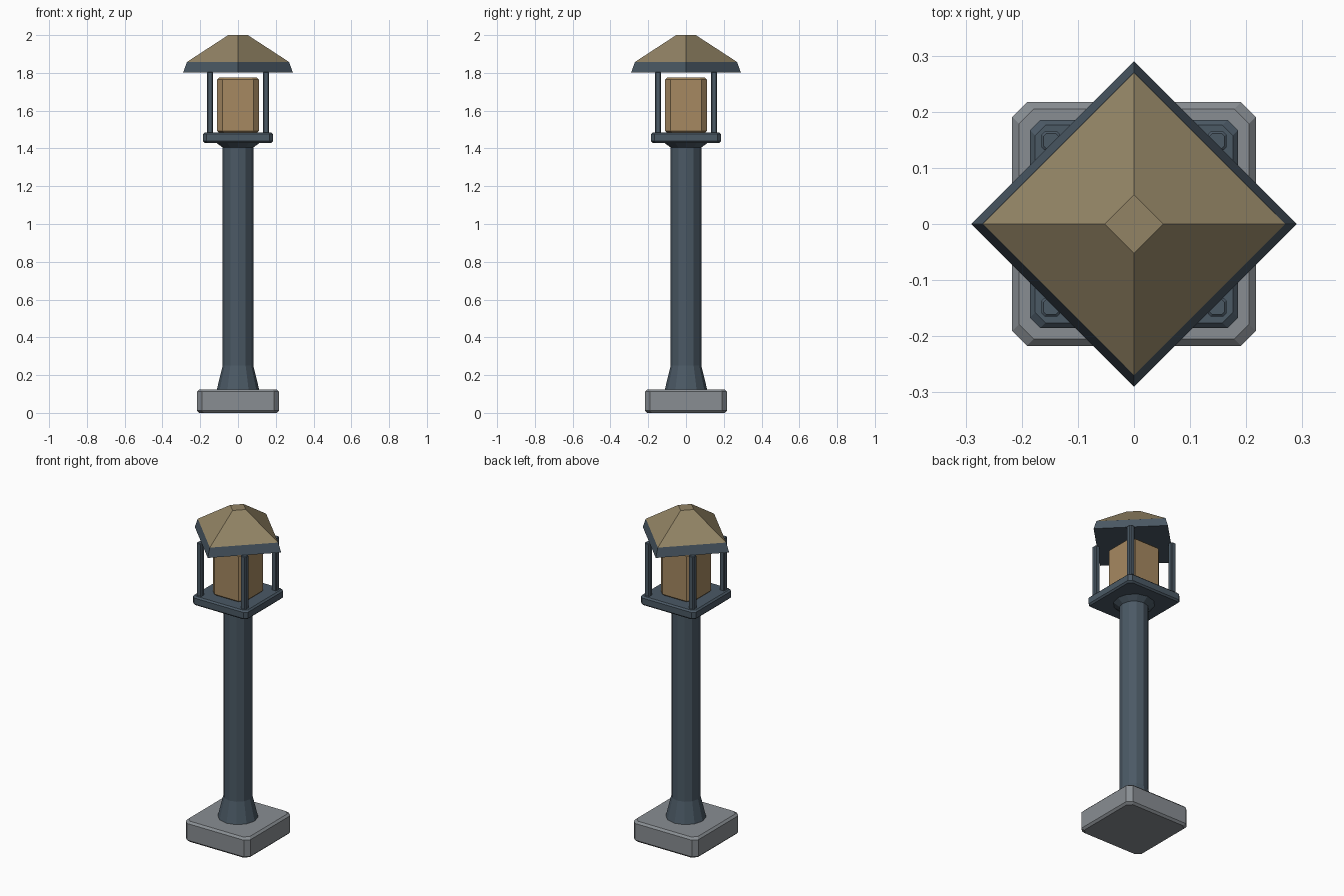
import bpy, bmesh
from math import cos, sin, pi

if "Cube" in bpy.data.objects:
    bpy.data.objects.remove(bpy.data.objects["Cube"])


def material(name, rgb):
    m = bpy.data.materials.new(name)
    m.diffuse_color = (*rgb, 1)
    m.use_nodes = True
    m.node_tree.nodes["Principled BSDF"].inputs["Base Color"].default_value = m.diffuse_color
    return m


METAL = material("dark_metal", (0.07, 0.10, 0.13))
STONE = material("stone", (0.25, 0.27, 0.29))
ROOF = material("roof_tan", (0.29, 0.23, 0.13))
GLOW = material("lamp_amber", (0.38, 0.25, 0.12))


def loft(name, rings, mat):
    """Flat-faced closed solid through rings of equal point count, bottom to top."""
    bm = bmesh.new()
    loops = [[bm.verts.new(p) for p in ring] for ring in rings]
    n = len(loops[0])
    for a, b in zip(loops, loops[1:]):
        for i in range(n):
            j = (i + 1) % n
            bm.faces.new((a[i], a[j], b[j], b[i]))
    bm.faces.new(loops[0][::-1])
    bm.faces.new(loops[-1])
    bmesh.ops.recalc_face_normals(bm, faces=bm.faces)
    me = bpy.data.meshes.new(name)
    bm.to_mesh(me)
    bm.free()
    me.materials.append(mat)
    ob = bpy.data.objects.new(name, me)
    bpy.context.collection.objects.link(ob)
    return ob


def turned(name, profile, sides, mat):
    """Many-sided solid from (radius, z) pairs, with corners on the axes."""
    return loft(name, [[(r * cos(2 * pi * i / sides), r * sin(2 * pi * i / sides), z)
                        for i in range(sides)] for r, z in profile], mat)


def block(name, half, z0, z1, corner, edge, mat, cx=0, cy=0):
    """Square block with cut corners and bevelled top and bottom edges."""
    rings = []
    for h, z in ((half - edge, z0), (half, z0 + edge), (half, z1 - edge), (half - edge, z1)):
        k = h - corner
        pts = [(h, -k), (h, k), (k, h), (-k, h), (-h, k), (-h, -k), (-k, -h), (k, -h)]
        rings.append([(cx + x, cy + y, z) for x, y in pts])
    return loft(name, rings, mat)


# Stone foot
block("base", 0.217, 0, 0.125, 0.026, 0.012, STONE)

# Pole with flared foot and collar
turned("pole", [(0.113, 0.12), (0.081, 0.25), (0.081, 1.405), (0.118, 1.432)], 12, METAL)

# Lantern floor, lamp and four corner posts
block("lantern_floor", 0.185, 1.43, 1.485, 0.018, 0.009, METAL)
block("lamp", 0.111, 1.483, 1.775, 0.03, 0.01, GLOW)
for sx in (-1, 1):
    for sy in (-1, 1):
        block("corner_post", 0.0165, 1.48, 1.804, 0.005, 0.003, METAL, sx * 0.148, sy * 0.148)

# Roof turned 45 degrees: dark rim below, tan cap above
turned("roof_rim", [(0.29, 1.803), (0.27, 1.858)], 4, METAL)
turned("roof_cap", [(0.27, 1.858), (0.052, 2.0)], 4, ROOF)
